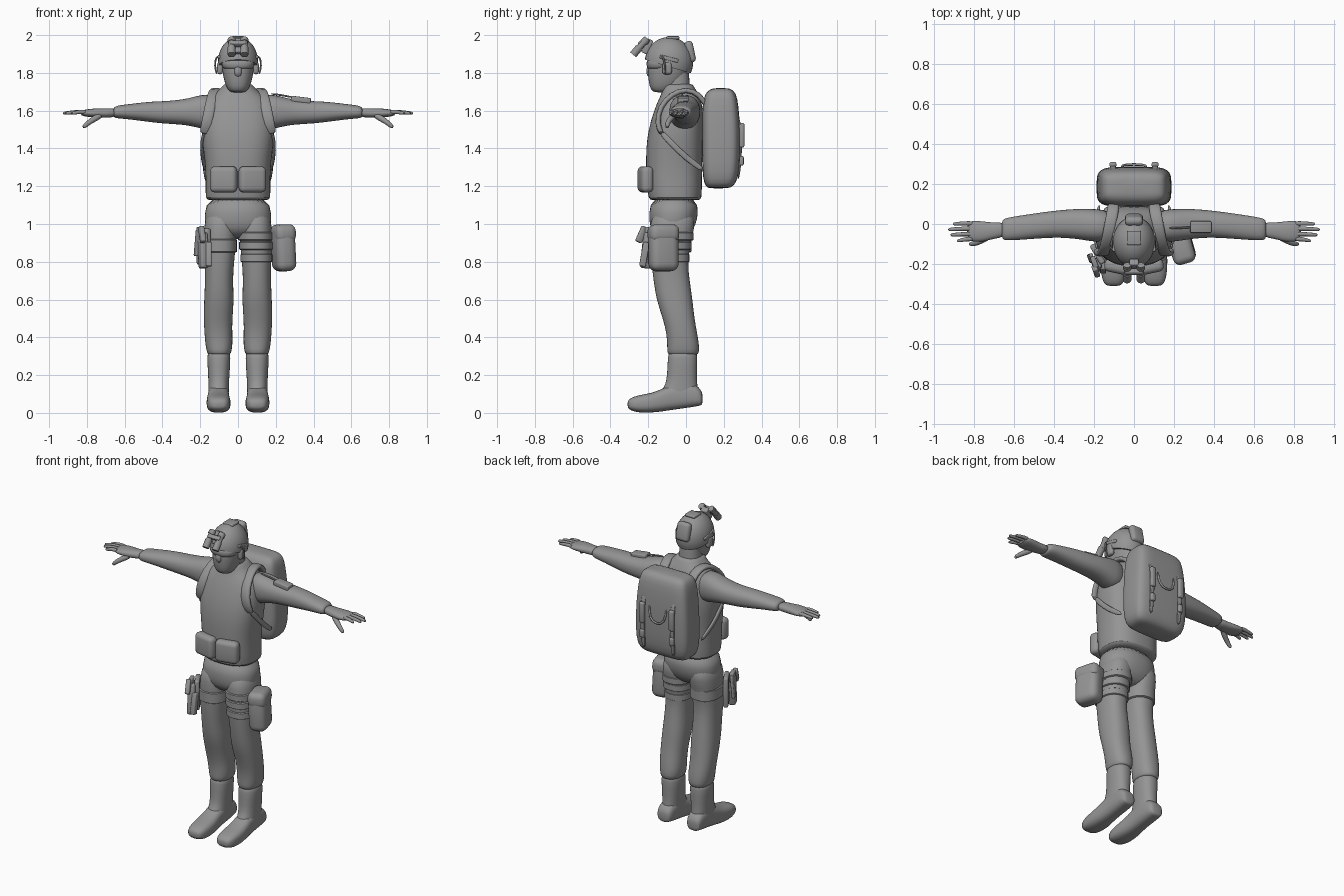
import bpy, bmesh, math
from mathutils import Vector, Euler, Matrix

grey = bpy.data.materials.new("plain grey")
grey.diffuse_color = (0.3, 0.3, 0.3, 1)


def finish(name, bm, mirror=False, subsurf=0, angle=50):
    bmesh.ops.recalc_face_normals(bm, faces=bm.faces[:])
    me = bpy.data.meshes.new(name)
    bm.to_mesh(me)
    bm.free()
    me.materials.append(grey)
    me.shade_smooth()
    me.set_sharp_from_angle(angle=math.radians(angle))
    ob = bpy.data.objects.new(name, me)
    bpy.context.collection.objects.link(ob)
    if mirror:
        ob.modifiers.new("mirror", 'MIRROR').use_mirror_merge = False
    if subsurf:
        s = ob.modifiers.new("smooth", 'SUBSURF')
        s.levels = s.render_levels = subsurf
    return ob


def skin(name, rings, **kw):
    """Join point rings into a closed tube."""
    bm = bmesh.new()
    vs = [[bm.verts.new(p) for p in r] for r in rings]
    n = len(vs[0])
    for a, b in zip(vs, vs[1:]):
        for i in range(n):
            j = (i + 1) % n
            bm.faces.new((a[i], a[j], b[j], b[i]))
    bm.faces.new(vs[0][::-1])
    bm.faces.new(vs[-1])
    return finish(name, bm, **kw)


def oval(n, p):
    """Unit superellipse; larger p is boxier."""
    out = []
    for i in range(n):
        c, s = math.cos(2 * math.pi * i / n), math.sin(2 * math.pi * i / n)
        out.append((math.copysign(abs(c) ** (2 / p), c), math.copysign(abs(s) ** (2 / p), s)))
    return out


def loft(name, rows, axis='Z', n=24, p=2.3, subsurf=1, mirror=False):
    """Rows hold station, then min and max on each of the other two axes."""
    rings = []
    for t, a0, a1, b0, b1 in rows:
        ring = []
        for u, v in oval(n, p):
            a, b = (a0 + a1 + u * (a1 - a0)) / 2, (b0 + b1 + v * (b1 - b0)) / 2
            ring.append({'X': (t, a, b), 'Y': (a, t, b), 'Z': (a, b, t)}[axis])
        rings.append(ring)
    return skin(name, rings, subsurf=subsurf, mirror=mirror)


def sweep(name, pts, w, t, up=(1, 0, 0), n=10, p=2, taper=1, subsurf=1, mirror=False):
    """Oval section along a path, w along 'up' and t across it."""
    pts, rings = [Vector(q) for q in pts], []
    for i, q in enumerate(pts):
        d = (pts[min(i + 1, len(pts) - 1)] - pts[max(i - 1, 0)]).normalized()
        side = d.cross(Vector(up)).normalized()
        wide = side.cross(d)
        k = 1 + (taper - 1) * i / (len(pts) - 1)
        rings.append([q + wide * u * w * k / 2 + side * v * t * k / 2 for u, v in oval(n, p)])
    return skin(name, rings, subsurf=subsurf, mirror=mirror)


def box(name, loc, size, bevel=0.01, rot=(0, 0, 0), mirror=False, seg=3):
    bm = bmesh.new()
    bmesh.ops.create_cube(bm, size=1, matrix=Matrix.Diagonal((*size, 1)))
    bmesh.ops.bevel(bm, geom=bm.edges[:], offset=bevel, segments=seg, profile=0.5, affect='EDGES')
    m = Matrix.Translation(loc) @ Euler([math.radians(r) for r in rot]).to_matrix().to_4x4()
    bm.transform(m)
    return finish(name, bm, mirror)


# Torso, collar, pelvis
loft("torso", [(1.125, -.16, .16, -.185, .07), (1.13, -.172, .172, -.198, .083),
               (1.2, -.172, .172, -.208, .085), (1.3, -.172, .172, -.212, .085),
               (1.4, -.185, .185, -.212, .09), (1.5, -.197, .197, -.2, .095),
               (1.6, -.19, .19, -.17, .09), (1.66, -.165, .165, -.145, .08),
               (1.70, -.11, .11, -.125, .06), (1.73, -.082, .082, -.125, .04),
               (1.745, -.072, .072, -.12, .035)], n=32, p=2.5)
loft("pelvis", [(1.15, -.165, .165, -.185, .06), (1.05, -.177, .177, -.197, .066),
                (1.0, -.176, .176, -.193, .052), (.96, -.16, .16, -.18, .032), (.92, -.1, .1, -.13, -.01)], n=32)
# Legs and boots
LEG = [(1.08, .005, .168, -.18, .05), (.98, .003, .181, -.193, .047), (.9, .01, .18, -.19, .025),
       (.8, .02, .176, -.185, .008), (.7, .028, .174, -.172, .02), (.6, .02, .18, -.158, .035),
       (.5, .03, .182, -.123, .045), (.42, .03, .178, -.103, .06), (.36, .028, .173, -.1, .07),
       (.315, .036, .164, -.1, .07), (.305, .045, .155, -.09, .058)]
loft("trouser_leg", LEG, mirror=True)
loft("boot_shaft", [(.34, .045, .157, -.09, .055), (.3, .038, .165, -.097, .062), (.2, .045, .158, -.1, .058),
                    (.15, .048, .157, -.108, .06), (.11, .048, .157, -.135, .065), (.07, .05, .157, -.15, .07)],
     mirror=True)
loft("boot_foot", [(-.31, .075, .13, .03, .06), (-.298, .052, .152, .014, .078), (-.25, .04, .165, 0, .095),
                   (-.18, .038, .168, .001, .105), (-.12, .046, .163, .008, .13), (-.06, .048, .158, .018, .16),
                   (0, .048, .158, .025, .165), (.055, .052, .156, .035, .15), (.08, .06, .15, .038, .12),
                   (.088, .078, .132, .05, .1)], axis='Y', p=2.7, mirror=True)
# Thigh straps
for nm, z, x0, x1, y0, y1, s in (("left_upper", .935, .006, .18, -.191, .035, 1), ("left_lower", .82, .018, .177, -.186, .012, 1),
                                 ("left_middle", .885, .012, .18, -.19, .022, 1), ("right", .885, -.18, -.011, -.19, .022, 1)):
    h, g = .022 if nm != "right" else .035, .006
    loft(nm + "_thigh_strap", [(z - h, x0, x1, y0, y1), (z - h + .004, x0 - g, x1 + g, y0 - g, y1 + g),
                               (z + h - .004, x0 - g, x1 + g, y0 - g, y1 + g), (z + h, x0, x1, y0, y1)], subsurf=0)
# Arms and hands
loft("arm", [(.1, -.09, .07, 1.49, 1.69), (.2, -.09, .075, 1.505, 1.685), (.26, -.078, .077, 1.522, 1.665),
             (.33, -.07, .073, 1.528, 1.655), (.4, -.068, .066, 1.532, 1.65), (.47, -.072, .057, 1.54, 1.648),
             (.55, -.078, .045, 1.551, 1.638), (.62, -.083, .034, 1.558, 1.63), (.65, -.08, .026, 1.56, 1.624),
             (.66, -.07, .015, 1.57, 1.612)], axis='X', mirror=True)
loft("hand", [(.64, -.068, .013, 1.565, 1.616), (.7, -.073, .006, 1.562, 1.612), (.75, -.09, .014, 1.562, 1.613),
              (.8, -.09, .018, 1.567, 1.608), (.835, -.08, .012, 1.574, 1.6)], axis='X', n=16, mirror=True)
for i, (y, tip, length) in enumerate(((-.075, -.085, .885), (-.05, -.055, .918), (-.023, -.028, .93), (.003, 0.0, .905))):
    sweep(f"finger_{i + 1}", [(.8, y, 1.592), (.84, y, 1.594), (length - .03, (y + tip) / 2, 1.59),
                              (length, tip, 1.584)], .027, .027, up=(0, 1, 0), n=8, taper=.65, mirror=True)
sweep("thumb", [(.72, -.06, 1.58), (.765, -.085, 1.555), (.8, -.1, 1.53), (.822, -.1, 1.508)],
      .04, .04, up=(0, 1, 0), n=8, taper=.55, mirror=True)
# Head
loft("neck", [(1.62, -.075, .075, -.13, .03), (1.8, -.062, .062, -.12, .015)], subsurf=0)
loft("head", [(1.695, -.035, .035, -.165, -.08), (1.71, -.055, .055, -.188, -.06), (1.75, -.072, .072, -.198, -.015),
              (1.81, -.084, .084, -.204, .015), (1.87, -.09, .09, -.2, .025), (1.94, -.075, .075, -.16, 0)])
sweep("nose", [(0, -.19, 1.85), (0, -.199, 1.82), (0, -.203, 1.8), (0, -.19, 1.78)], .04, .022, n=8)
loft("goggles", [(1.818, -.07, .07, -.2, -.08), (1.828, -.085, .085, -.208, -.075),
                 (1.86, -.089, .089, -.211, -.07), (1.872, -.085, .085, -.2, -.08)])
# Helmet: dome trimmed on a slope
bm = bmesh.new()
bmesh.ops.create_uvsphere(bm, u_segments=32, v_segments=20, radius=1)
bm.transform(Matrix.Translation((0, -.09, 1.857)) @ Matrix.Diagonal((.106, .128, .133, 1)))
cut = bmesh.ops.bisect_plane(bm, geom=bm.verts[:] + bm.edges[:] + bm.faces[:], plane_co=(0, -.2, 1.865),
                             plane_no=(0, .3, 1), clear_inner=True)
bmesh.ops.holes_fill(bm, edges=[e for e in bm.edges if e.is_boundary])
finish("helmet", bm)
box("helmet_rear_pouch", (0, .022, 1.912), (.09, .045, .115), .02, (12, 0, 0))
box("helmet_top_pad", (0, -.07, 1.986), (.07, .07, .016), .006)
box("helmet_side_rail", (.1, -.09, 1.875), (.014, .1, .02), .005, (-14, 0, 0), True)
# Headset
box("ear_cup", (.095, -.1, 1.825), (.03, .05, .065), .013, mirror=True)
sweep("headset_wire", [(.1, -.13, 1.89), (.118, -.12, 1.88), (.124, -.11, 1.84), (.112, -.11, 1.79)],
      .012, .012, up=(0, 1, 0), n=6, mirror=True)
# Flip-up night goggles
box("goggle_mount", (0, -.205, 1.94), (.045, .035, .08), .006, (-25, 0, 0))
box("goggle_bridge", (0, -.238, 1.955), (.085, .03, .025), .006, (-45, 0, 0))
for nm, a, b, r in (("goggle_tube", (-.255, 1.925), (-.205, 1.982), .034),
                    ("goggle_lens", (-.28, 1.896), (-.248, 1.934), .042),
                    ("goggle_eyepiece", (-.222, 1.962), (-.208, 1.978), .042)):
    sweep(nm, [(.034, *a), (.034, *b)], r, r, n=14, subsurf=0, mirror=True)
# Backpack
loft("backpack", [(1.188, -.12, .12, .12, .22), (1.198, -.16, .16, .105, .25), (1.235, -.18, .18, .09, .275),
                  (1.32, -.19, .19, .085, .285), (1.5, -.184, .184, .085, .288), (1.63, -.172, .172, .085, .278),
                  (1.69, -.16, .16, .1, .266), (1.712, -.14, .14, .125, .245), (1.72, -.1, .1, .15, .22)],
     n=32, p=4.5)
sweep("backpack_webbing", [(.105, .26, 1.6), (.105, .287, 1.54), (.105, .291, 1.45), (.105, .29, 1.33),
                           (.105, .275, 1.23)], .03, .012, n=8, p=4, mirror=True)
box("backpack_upper_buckle", (.105, .296, 1.47), (.034, .026, .13), .009, mirror=True)
box("backpack_lower_buckle", (.105, .294, 1.335), (.03, .024, .05), .008, mirror=True)
sweep("backpack_loop", [(-.06, .285, 1.53), (-.055, .295, 1.44), (0, .298, 1.42), (.055, .295, 1.44), (.06, .285, 1.53)],
      .014, .016, up=(0, 1, 0), n=8)
# Carrying straps
sweep("shoulder_strap", [(.1, .11, 1.62), (.105, .07, 1.69), (.118, 0, 1.715), (.132, -.075, 1.69),
                         (.148, -.14, 1.62), (.165, -.155, 1.53), (.178, -.125, 1.47)],
      .06, .03, n=12, p=3, mirror=True)
sweep("lower_strap", [(.178, -.135, 1.49), (.194, -.08, 1.43), (.19, 0, 1.35), (.172, .1, 1.28)],
      .018, .032, n=10, p=3, mirror=True)
# Belly pouches
box("belly_pouch", (.076, -.215, 1.236), (.145, .065, .138), .026, (0, 0, 12), True, 4)
# Shoulder radio with cable
box("shoulder_radio", (.333, -.015, 1.658), (.105, .058, .03), .006, (0, 7, 0))
sweep("radio_cable", [(.17, -.02, 1.69), (.23, -.02, 1.683), (.3, -.015, 1.668)], .012, .012, up=(0, 1, 0), n=6)
# Left thigh pouch
box("thigh_pouch", (.24, -.12, .872), (.11, .155, .245), .04, (0, -3, 16), False, 4)
box("thigh_pouch_flap", (.238, -.12, .95), (.114, .16, .095), .035, (0, -3, 16), False, 4)
# Right thigh holster
box("holster_plate", (-.182, -.15, .88), (.03, .11, .19), .01, (0, 0, 30))
box("holster_body", (-.185, -.205, .86), (.045, .055, .19), .012, (-6, 0, 20))
box("pistol_grip", (-.19, -.235, .945), (.028, .035, .09), .008, (-25, 0, 20))
box("pistol_slide", (-.198, -.19, .955), (.026, .06, .06), .006, (0, 0, 20))
box("spare_magazine", (-.155, -.22, .84), (.03, .035, .13), .006, (-10, 0, 0))
box("holster_clip", (-.215, -.17, .9), (.018, .045, .14), .006, (0, 5, 20))
